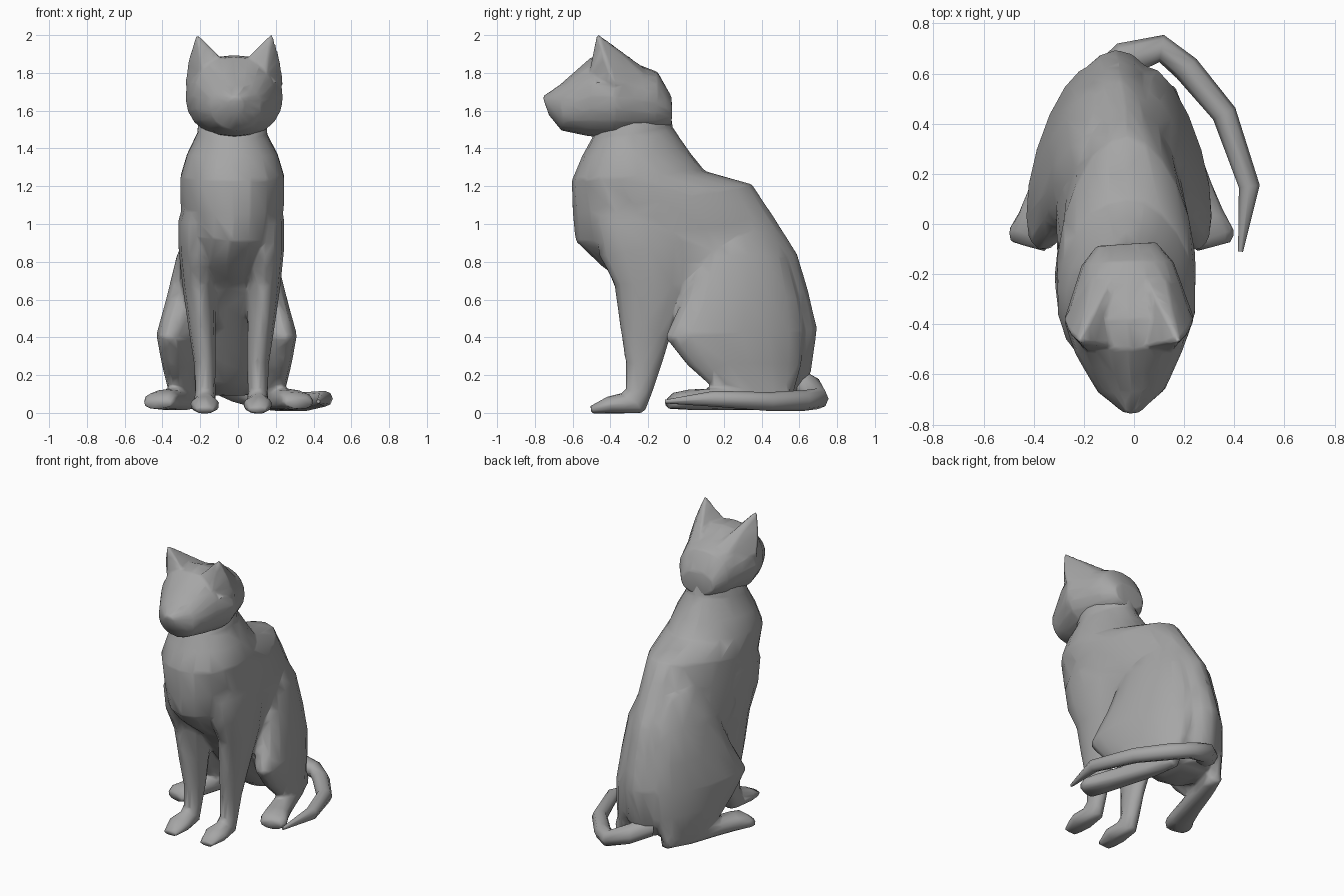
import bpy, bmesh, math
from mathutils import Vector

if "Cube" in bpy.data.objects:
    bpy.data.objects.remove(bpy.data.objects["Cube"])

GREY = bpy.data.materials.new("grey")
GREY.diffuse_color = (.38, .38, .38, 1)
GREY.use_nodes = True
GREY.node_tree.nodes["Principled BSDF"].inputs["Base Color"].default_value = GREY.diffuse_color


def finish(name, bm):
    bmesh.ops.recalc_face_normals(bm, faces=bm.faces)
    mesh = bpy.data.meshes.new(name)
    bm.to_mesh(mesh)
    bm.free()
    mesh.materials.append(GREY)
    ob = bpy.data.objects.new(name, mesh)
    bpy.context.collection.objects.link(ob)
    bpy.ops.object.select_all(action='DESELECT')
    ob.select_set(True)
    bpy.context.view_layer.objects.active = ob
    bpy.ops.object.shade_smooth_by_angle(angle=math.radians(70))
    return ob


def loft(name, rings, sides=12, mirror=None, power=1.0, taper=0.0):
    """Oval rings, each given by two opposite points and a half width.
    A power below 1 makes them squarer, taper narrows the second end."""
    bm = bmesh.new()
    rings = [(Vector(a), Vector(b), w) for a, b, w in rings]
    if mirror is not None:
        flip = lambda p: Vector((2 * mirror - p.x, p.y, p.z))
        rings = [(flip(a), flip(b), w) for a, b, w in rings]
    bend = lambda v: math.copysign(abs(v) ** power, v)
    mids = [(a + b) / 2 for a, b, w in rings]
    loops = []
    for i, (a, b, w) in enumerate(rings):
        tangent = mids[min(i + 1, len(mids) - 1)] - mids[max(i - 1, 0)]
        side = (b - a).cross(tangent).normalized() * w
        half = (b - a) / 2
        loop = []
        for k in range(sides):
            c, s = (f(2 * math.pi * k / sides) for f in (math.cos, math.sin))
            loop.append(bm.verts.new(mids[i] + half * bend(c) + side * bend(s) * (1 - taper * c)))
        loops.append(loop)
    for p, q in zip(loops, loops[1:]):
        for k in range(sides):
            n = (k + 1) % sides
            bm.faces.new((p[k], p[n], q[n], q[k]))
    bm.faces.new(loops[0])
    bm.faces.new(loops[-1])
    return finish(name, bm)


def fuse(parts, voxel, rounds, ratio):
    """Join overlapping parts into one blended low-poly skin."""
    bpy.ops.object.select_all(action='DESELECT')
    for ob in parts:
        ob.select_set(True)
    bpy.context.view_layer.objects.active = parts[0]
    bpy.ops.object.join()
    remesh = parts[0].modifiers.new("blend", 'REMESH')
    remesh.mode = 'VOXEL'
    remesh.voxel_size = voxel
    remesh.use_smooth_shade = True
    smooth = parts[0].modifiers.new("soften", 'SMOOTH')
    smooth.factor = .5
    smooth.iterations = rounds
    parts[0].modifiers.new("low_poly", 'DECIMATE').ratio = ratio


def slices(rows):
    """Side profile rows: x, front y/z, back y/z, half width."""
    return [((x, fy, fz), (x, by, bz), w) for x, fy, fz, by, bz, w in rows]


# Torso, from neck to rump
torso = loft("body", slices([
    (-.025, -.45, 1.58, -.09, 1.66, .18),
    (-.03, -.50, 1.45, -.07, 1.51, .185),
    (-.03, -.55, 1.36, .02, 1.38, .24),
    (-.03, -.605, 1.23, .10, 1.28, .275),
    (-.03, -.60, 1.05, .35, 1.21, .275),
    (-.035, -.585, .91, .47, 1.03, .26),
    (-.055, -.45, .78, .59, .84, .255),
    (-.06, -.29, .66, .645, .65, .25),
    (-.07, -.06, .40, .695, .45, .24),
    (-.07, .15, .16, .66, .21, .20),
    (-.07, .26, .09, .60, .10, .12)]), sides=20, taper=.15)

# Head, from nose to nape
head = loft("head", slices([
    (-.01, -.76, 1.675, -.725, 1.575, .04),
    (-.01, -.67, 1.735, -.66, 1.495, .135),
    (-.02, -.50, 1.885, -.52, 1.465, .215),
    (-.02, -.38, 1.895, -.38, 1.455, .26),
    (-.025, -.15, 1.805, -.17, 1.48, .185),
    (-.03, -.08, 1.68, -.08, 1.52, .12)]), sides=20, power=.92)

# Ears, running back into the skull
ears = []
for s, label in ((1, "right"), (-1, "left")):
    bm = bmesh.new()
    for p in [(.20, -.47, 2.01), (.24, -.43, 1.88), (.262, -.38, 1.74), (.06, -.49, 1.87),
              (.16, -.52, 1.76), (.04, -.17, 1.79), (.14, -.18, 1.76)]:
        bm.verts.new((-.02 + s * p[0], p[1], p[2]))
    bmesh.ops.convex_hull(bm, input=bm.verts)
    ears.append(finish(label + "_ear", bm))
fuse([head] + ears, .011, 4, .05)

front_leg = slices([
    (.11, -.42, 1.20, -.14, 1.18, .08),
    (.135, -.49, 1.00, .00, 1.03, .11),
    (.14, -.46, .83, .075, .92, .105),
    (.135, -.38, .68, .03, .68, .09),
    (.12, -.35, .46, -.07, .44, .072),
    (.105, -.32, .27, -.13, .25, .058),
    (.105, -.32, .12, -.18, .10, .053),
    (.105, -.34, .105, -.22, .0, .06),
    (.105, -.41, .09, -.38, -.005, .08),
    (.105, -.51, .035, -.50, -.005, .05)])

thigh = [
    ((.09, .14, 1.04), (.0, .42, 1.02), .06),
    ((.15, .06, .82), (.01, .54, .82), .11),
    ((.20, -.02, .60), (.02, .60, .60), .125),
    ((.26, -.11, .40), (.04, .63, .42), .125),
    ((.24, .01, .25), (.06, .61, .25), .105),
    ((.22, .18, .10), (.10, .56, .07), .065)]

hind_foot = [
    ((.11, .53, .17), (.12, .55, .03), .05),
    ((.17, .37, .13), (.17, .37, .015), .06),
    ((.24, .15, .13), (.24, .15, .015), .07),
    ((.285, .02, .125), (.285, .02, .015), .08),
    ((.315, -.05, .11), (.315, -.06, .02), .092),
    ((.325, -.09, .08), (.325, -.09, .02), .075)]

# Legs on both sides, blended into the torso
limbs = []
for label, flip in (("right", False), ("left", True)):
    limbs.append(loft(label + "_front_leg", front_leg, 12, -.035 if flip else None))
    limbs.append(loft(label + "_thigh", thigh, 16, -.06 if flip else None))
    limbs.append(loft(label + "_hind_foot", hind_foot, 12, -.05 if flip else None, .8))
fuse([torso] + limbs, .012, 5, .025)

# Tail curling round the right side
path = [(-.12, .56, .18, .08), (-.03, .66, .13, .07), (.11, .70, .075, .055),
        (.21, .62, .065, .055), (.36, .44, .06, .05), (.46, .15, .075, .042),
        (.425, -.11, .06, .01)]
loft("tail", [((x, y, z + r), (x, y, z - r), r) for x, y, z, r in path], 8)
